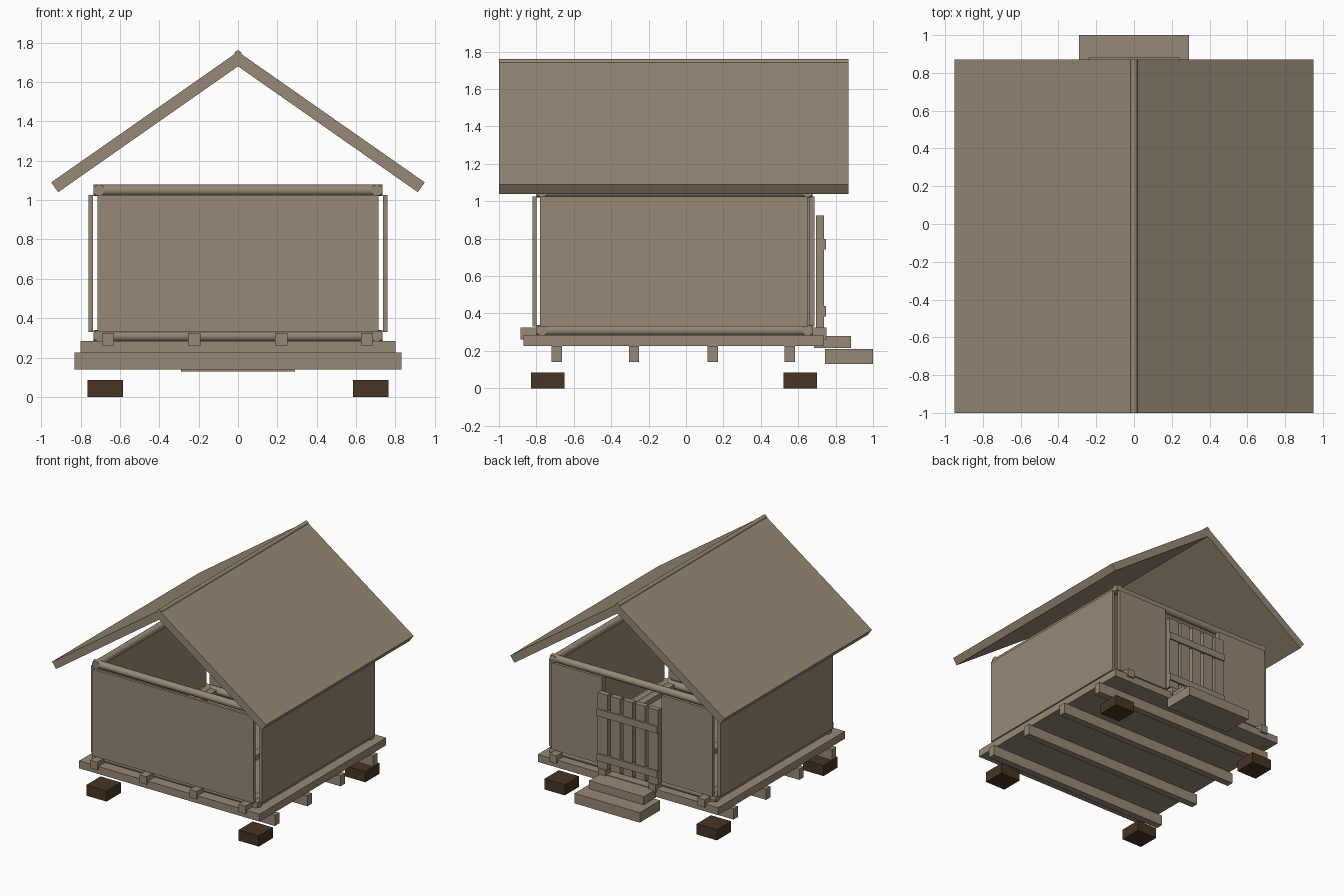
import bpy, bmesh, math
from mathutils import Matrix, Vector

if "Cube" in bpy.data.objects:
    bpy.data.objects.remove(bpy.data.objects["Cube"])


def material(name, rgb):
    m = bpy.data.materials.new(name)
    m.diffuse_color = (*rgb, 1)
    m.use_nodes = True
    m.node_tree.nodes["Principled BSDF"].inputs["Base Color"].default_value = m.diffuse_color
    return m


WOOD = material("weathered_wood", (0.305, 0.25, 0.181))
DARK = material("dark_footing", (0.063, 0.036, 0.017))


def finish(name, bm, mat):
    bmesh.ops.recalc_face_normals(bm, faces=bm.faces)
    me = bpy.data.meshes.new(name)
    bm.to_mesh(me)
    bm.free()
    me.materials.append(mat)
    ob = bpy.data.objects.new(name, me)
    bpy.context.collection.objects.link(ob)
    return ob


def box(name, x, y, z, mat=WOOD):
    """Box from (min, max) pairs."""
    bm = bmesh.new()
    bmesh.ops.create_cube(bm, size=1)
    for v in bm.verts:
        v.co = [r[0] if c < 0 else r[1] for c, r in zip(v.co, (x, y, z))]
    return finish(name, bm, mat)


def log(name, a, b, r):
    """Round log between two points."""
    a, b = Vector(a), Vector(b)
    d = b - a
    bm = bmesh.new()
    bmesh.ops.create_cone(bm, cap_ends=True, segments=16, radius1=r, radius2=r, depth=d.length)
    rot = Vector((0, 0, 1)).rotation_difference(d).to_matrix().to_4x4()
    bmesh.ops.transform(bm, matrix=Matrix.Translation((a + b) / 2) @ rot, verts=bm.verts)
    for f in bm.faces:
        f.smooth = len(f.verts) == 4
    for e in bm.edges:
        e.smooth = all(len(f.verts) == 4 for f in e.link_faces)
    return finish(name, bm, WOOD)


def span(c, w):
    return (c - w / 2, c + w / 2)


# footings
for x in (-0.675, 0.675):
    for y in (-0.74, 0.61):
        box("footing", span(x, 0.18), span(y, 0.18), (0, 0.085), DARK)

# floor bearers, deck and floor joists
for y in (-0.69, -0.278, 0.142, 0.555):
    box("bearer", (-0.83, 0.83), span(y, 0.056), (0.14, 0.225))
box("deck", (-0.8, 0.8), (-0.87, 0.735), (0.225, 0.285))
for x in (-0.66, -0.222, 0.22, 0.656):
    box("floor_joist", span(x, 0.062), (-0.885, 0.75), (0.262, 0.325))

# sill logs and wall plates
R = 0.029
for name, z in (("sill_log", 0.31), ("wall_plate_log", 1.05)):
    for y in (-0.77, 0.65):
        log(name, (-0.735, y, z), (0.735, y, z), R)
    for x in (-0.706, 0.706):
        log(name, (x, -0.8, z), (x, 0.675, z), R)

# wall panels
Z = (0.33, 1.025)
box("front_wall", (-0.715, 0.715), (-0.822, -0.8), Z)
for s in (-1, 1):
    box("side_wall", sorted((s * 0.736, s * 0.76)), (-0.78, 0.65), Z)
    box("back_wall", sorted((s * 0.29, s * 0.715)), (0.66, 0.686), Z)
    box("door_post", span(s * 0.277, 0.028), (0.645, 0.686), (0.33, 1.025))

# door of separate planks with two battens
for i in range(5):
    box("door_plank", span((i - 2) * 0.112, 0.086), (0.694, 0.738), (0.325, 0.925))
for z in (0.77, 0.412):
    box("door_batten", (-0.268, 0.268), (0.725, 0.749), span(z, 0.056))

# steps
box("upper_step", (-0.242, 0.242), (0.685, 0.882), (0.215, 0.28))
box("lower_step", (-0.29, 0.29), (0.742, 1.0), (0.13, 0.21))

# roof slopes and ridge
for s in (-1, 1):
    profile = [(0, 1.68), (0.914, 1.04), (0.949, 1.09), (0, 1.754)]
    bm = bmesh.new()
    f = bm.faces.new([bm.verts.new((s * x, -1, z)) for x, z in profile])
    ext = bmesh.ops.extrude_face_region(bm, geom=[f])["geom"]
    bmesh.ops.translate(bm, vec=(0, 1.87, 0),
                        verts=[v for v in ext if isinstance(v, bmesh.types.BMVert)])
    finish("roof_slope", bm, WOOD)
log("ridge_pole", (0, -1, 1.742), (0, 0.87, 1.742), 0.018)
